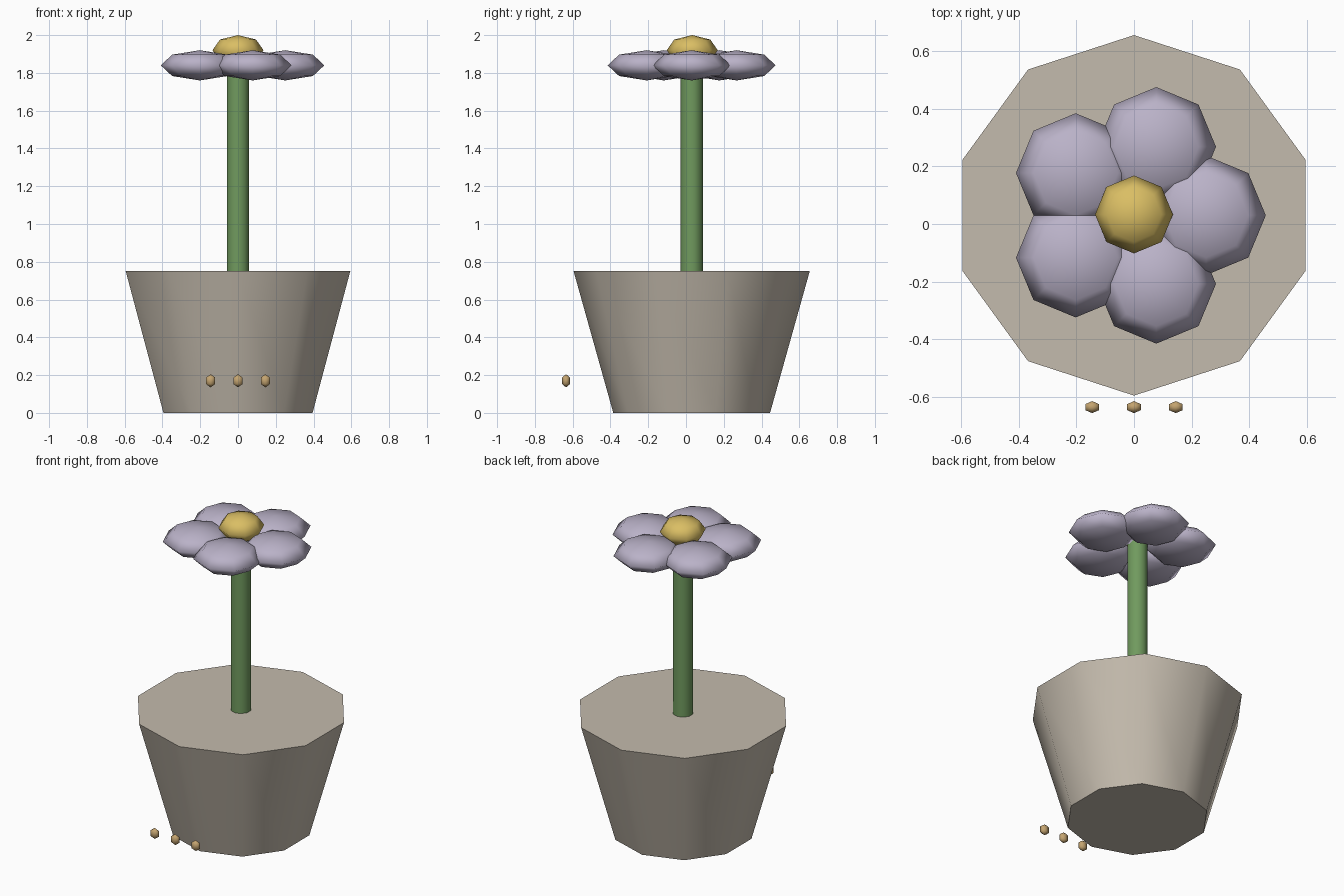
import bpy, math

if "Cube" in bpy.data.objects:
    bpy.data.objects.remove(bpy.data.objects["Cube"])

CY = 0.03  # the plant axis sits slightly behind the origin


def material(name, rgb):
    """Flat colour given as 0-255 sRGB, stored as linear."""
    lin = [((c / 255 + 0.055) / 1.055) ** 2.4 for c in rgb]
    m = bpy.data.materials.new(name)
    m.diffuse_color = (*lin, 1)
    m.use_nodes = True
    m.node_tree.nodes["Principled BSDF"].inputs["Base Color"].default_value = m.diffuse_color
    return m


stone = material("warm_grey", (196, 187, 173))
green = material("stem_green", (112, 154, 94))
lilac = material("pale_lilac", (186, 178, 200))
yellow = material("centre_yellow", (218, 190, 100))
tan = material("seed_tan", (196, 164, 112))


def finish(name, mat, angle):
    ob = bpy.context.object
    ob.name = name
    ob.data.materials.append(mat)
    bpy.ops.object.transform_apply(location=False, rotation=True, scale=True)
    bpy.ops.object.shade_smooth_by_angle(angle=math.radians(angle))
    return ob


def tapered(name, mat, r1, r2, z0, z1):
    bpy.ops.mesh.primitive_cone_add(vertices=10, radius1=r1, radius2=r2, depth=z1 - z0,
                                    location=(0, CY, (z0 + z1) / 2))
    return finish(name, mat, 40)


def ellipsoid(name, mat, loc, scale, segments, rings):
    bpy.ops.mesh.primitive_uv_sphere_add(segments=segments, ring_count=rings,
                                         radius=1, location=loc)
    bpy.context.object.scale = scale
    return finish(name, mat, 180)


# Pot and stem
tapered("pot", stone, 0.415, 0.625, 0, 0.75)
tapered("stem", green, 0.06, 0.06, 0.70, 1.86)

# Flower: five petals around a domed centre
for i in range(5):
    a = math.radians(72 * i)
    ellipsoid(f"petal_{i + 1}", lilac,
              (0.25 * math.cos(a), CY + 0.25 * math.sin(a), 1.84),
              (0.207, 0.207, 0.08), 8, 4)
ellipsoid("flower_centre", yellow, (0, CY + 0.003, 1.92), (0.135, 0.135, 0.08), 8, 4)

# Three small seeds in front of the pot
for i in (-1, 0, 1):
    ellipsoid(f"seed_{i + 2}", tan, (0.145 * i, -0.635, 0.17), (0.032, 0.024, 0.035), 6, 3)
